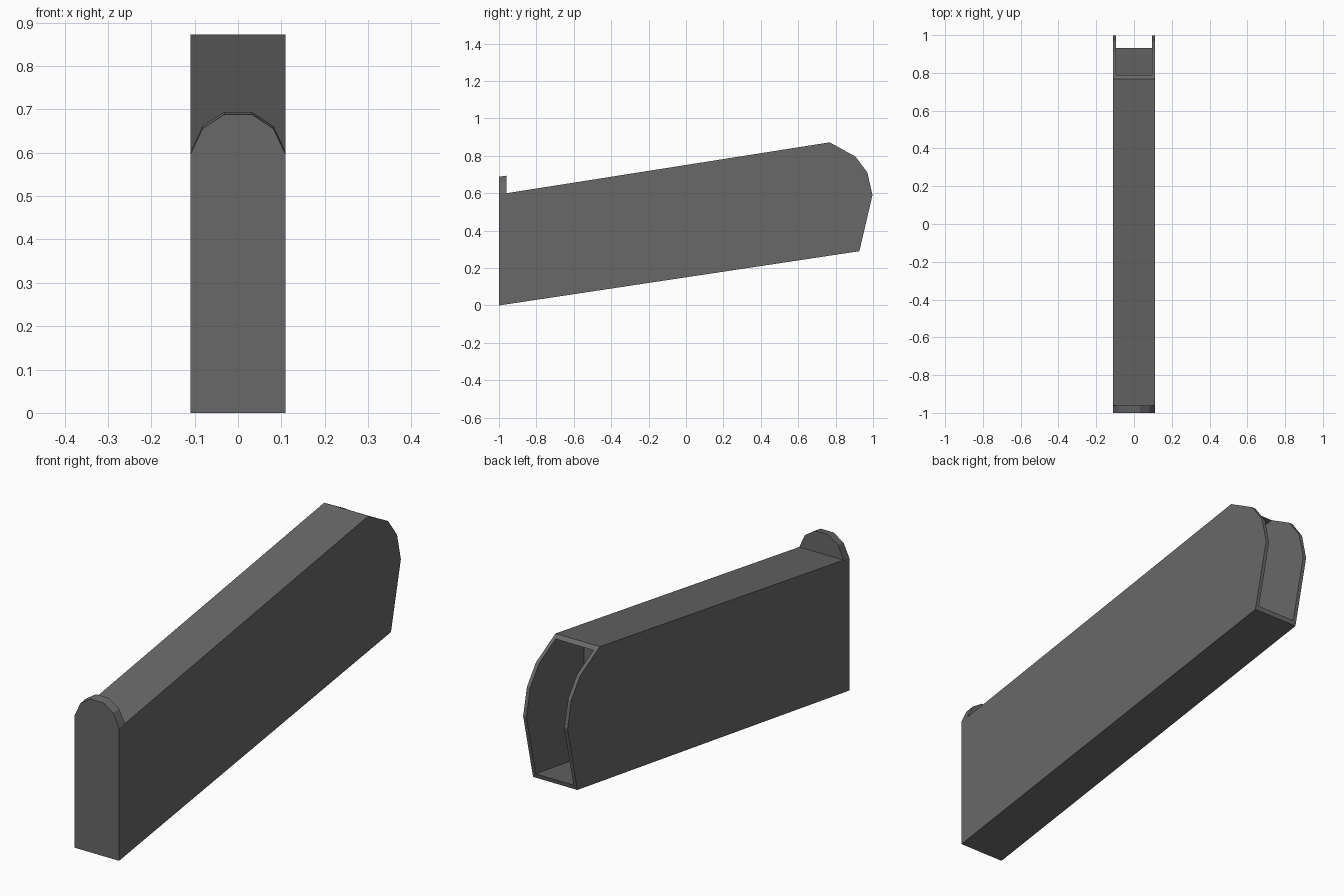
import bpy
import bmesh

cube = bpy.data.objects.get("Cube")
if cube:
    bpy.data.objects.remove(cube, do_unlink=True)

HALF = 0.11      # half width of the body
SLOPE = 0.15     # rise of the body towards the back

grey = bpy.data.materials.new("dark grey")
grey.use_nodes = True
grey.diffuse_color = (0.14, 0.14, 0.14, 1)
grey.node_tree.nodes["Principled BSDF"].inputs["Base Color"].default_value = (0.14, 0.14, 0.14, 1)


def prism(name, outline, offset):
    """Extrude a closed outline of 3D points by an offset vector."""
    bm = bmesh.new()
    face = bm.faces.new([bm.verts.new(p) for p in outline])
    result = bmesh.ops.extrude_face_region(bm, geom=[face])
    verts = [v for v in result["geom"] if isinstance(v, bmesh.types.BMVert)]
    bmesh.ops.translate(bm, verts=verts, vec=offset)
    bmesh.ops.recalc_face_normals(bm, faces=bm.faces)
    mesh = bpy.data.meshes.new(name)
    bm.to_mesh(mesh)
    bm.free()
    mesh.materials.append(grey)
    obj = bpy.data.objects.new(name, mesh)
    bpy.context.collection.objects.link(obj)
    return obj


def side_prism(name, profile, half):
    return prism(name, [(-half, y, z) for y, z in profile], (2 * half, 0, 0))


# Sloping body with a rounded back end
body = side_prism("body", [
    (-0.96, 0.006), (0.927, 0.29), (0.997, 0.59), (0.97, 0.71),
    (0.907, 0.795), (0.768, 0.872), (-0.96, 0.6)], HALF)

# Pocket hollowed into the back end
cutter = side_prism("pocket_cutter", [
    (0.59, 0.258), (1.1, 0.335), (1.1, 0.908), (0.59, 0.829)], HALF - 0.016)
cutter.hide_render = True
cut = body.modifiers.new("pocket", "BOOLEAN")
cut.operation = "DIFFERENCE"
cut.solver = "EXACT"
cut.object = cutter
bpy.context.view_layer.objects.active = body
bpy.ops.object.modifier_apply(modifier=cut.name)
bpy.data.objects.remove(cutter, do_unlink=True)

# Front plate with a rounded tab standing above the body
half_arch = [(HALF, 0), (HALF, 0.595), (0.082, 0.655), (0.032, 0.688)]
arch = half_arch + [(-x, z) for x, z in reversed(half_arch)]
prism("front_plate", [(x, -1, z) for x, z in arch], (0, 0.04, 0.04 * SLOPE))
